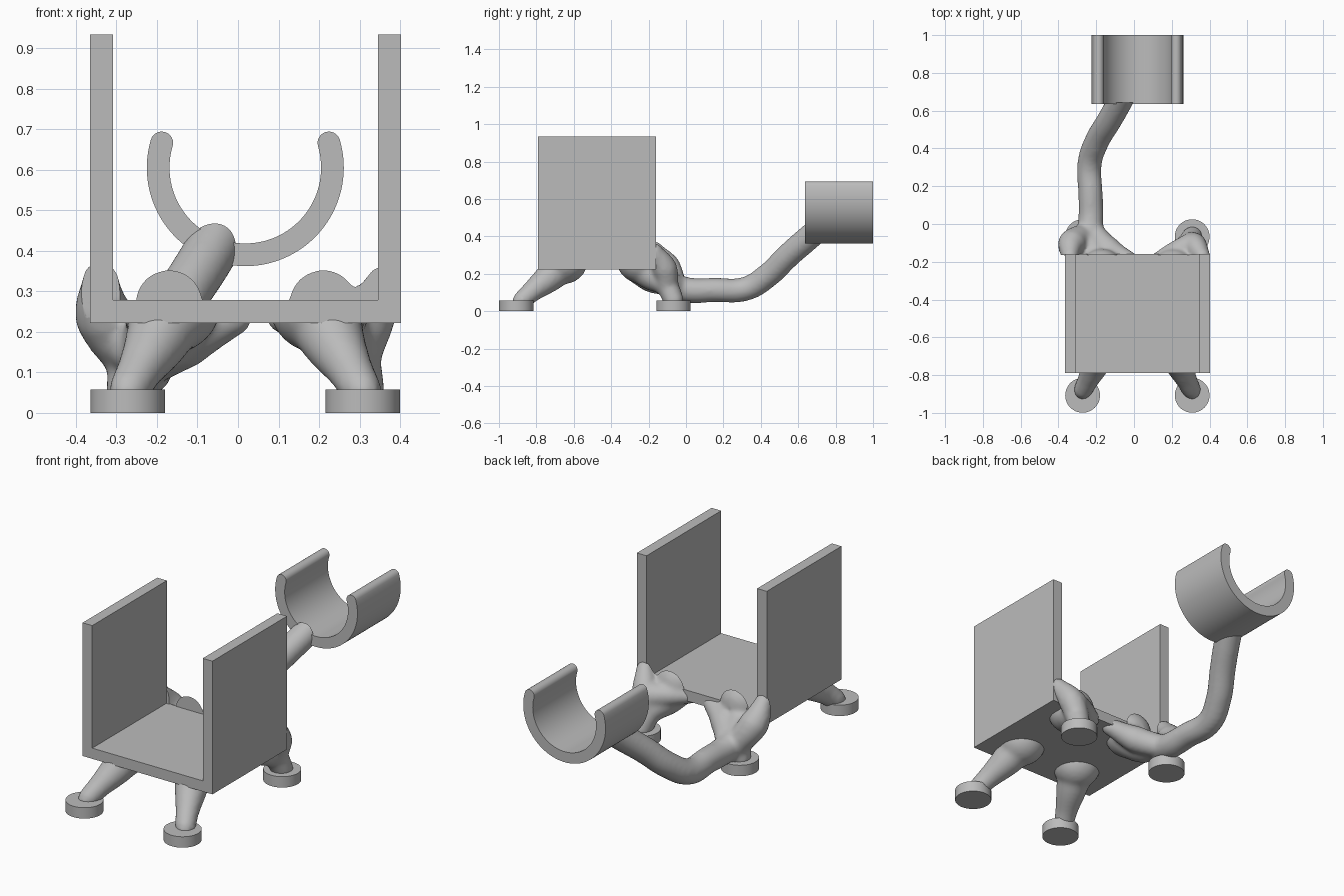
import bpy, bmesh, math
from mathutils import Matrix, Vector

cube = bpy.data.objects.get("Cube")
if cube:
    bpy.data.objects.remove(cube, do_unlink=True)

grey = bpy.data.materials.new("plain grey")
grey.use_nodes = True
colour = (0.5, 0.5, 0.5, 1)
grey.diffuse_color = colour
grey.node_tree.nodes["Principled BSDF"].inputs["Base Color"].default_value = colour


def make(name, bm):
    mesh = bpy.data.meshes.new(name)
    bmesh.ops.recalc_face_normals(bm, faces=bm.faces)
    bm.to_mesh(mesh)
    bm.free()
    ob = bpy.data.objects.new(name, mesh)
    bpy.context.collection.objects.link(ob)
    mesh.materials.append(grey)
    return ob


def select(ob):
    bpy.ops.object.select_all(action='DESELECT')
    ob.select_set(True)
    bpy.context.view_layer.objects.active = ob


def smooth(ob, angle=40):
    select(ob)
    bpy.ops.object.shade_smooth_by_angle(angle=math.radians(angle))


def extrude_profile(name, points, y0, y1):
    """Solid with an outline in x and z, running from y0 to y1."""
    bm = bmesh.new()
    face = bm.faces.new([bm.verts.new((x, y0, z)) for x, z in points])
    grown = bmesh.ops.extrude_face_region(bm, geom=[face])["geom"]
    verts = [g for g in grown if isinstance(g, bmesh.types.BMVert)]
    bmesh.ops.translate(bm, vec=(0, y1 - y0, 0), verts=verts)
    return make(name, bm)


def arc(cx, cz, r, start, end, steps):
    angles = [math.radians(start + (end - start) * i / steps) for i in range(steps + 1)]
    return [(cx + r * math.cos(a), cz + r * math.sin(a)) for a in angles]


# U-shaped cradle
L, R, B, T, t = -0.365, 0.402, 0.222, 0.933, 0.057
extrude_profile("cradle", [(L, B), (R, B), (R, T), (R - t, T), (R - t, B + t),
                           (L + t, B + t), (L + t, T), (L, T)], -0.79, -0.16)

# Open ring clip with rounded lips
CX, CZ, MID, HALF, LIP = 0.018, 0.605, 0.215, 0.028, 16.5
a = math.radians(LIP)
dx, lip_z = MID * math.cos(a), CZ + MID * math.sin(a)
outline = arc(CX, CZ, MID + HALF, LIP - 360, LIP - 360 + 1, 1)[:1]
outline = arc(CX, CZ, MID + HALF, 180 - LIP, 360 + LIP, 64)
outline += arc(CX + dx, lip_z, HALF, LIP, LIP + 180, 12)[1:-1]
outline += arc(CX, CZ, MID - HALF, 360 + LIP, 180 - LIP, 64)
outline += arc(CX - dx, lip_z, HALF, -LIP, 180 - LIP, 12)[1:-1]
smooth(extrude_profile("ring_clip", outline, 0.635, 1.0))

# Four round feet
for side, x in (("right", -0.272), ("left", 0.308)):
    for end, y in (("front", -0.907), ("rear", -0.067)):
        bm = bmesh.new()
        bmesh.ops.create_cone(bm, cap_ends=True, segments=48, radius1=0.092, radius2=0.092,
                              depth=0.058, matrix=Matrix.Translation((x, y, 0.029)))
        smooth(make(f"{end}_{side}_foot", bm))

# Struts: each point is x, y, z, radius
front_leg = [(0.308, -0.885, 0.05, 0.05), (0.28, -0.83, 0.1, 0.056),
             (0.225, -0.71, 0.2, 0.085), (0.2, -0.65, 0.27, 0.125)]
struts = [
    front_leg,
    [(0.035 - x, y, z, r) for x, y, z, r in front_leg],
    # rear left leg, corner horn and web
    [(0.308, -0.067, 0.06, 0.055), (0.29, -0.1, 0.13, 0.06),
     (0.23, -0.2, 0.21, 0.09), (0.21, -0.25, 0.27, 0.12)],
    [(0.29, -0.1, 0.13, 0.06), (0.32, -0.115, 0.23, 0.068), (0.36, -0.17, 0.32, 0.045)],
    [(0.3, -0.115, 0.22, 0.068), (0.21, -0.15, 0.23, 0.055), (0.11, -0.2, 0.235, 0.04)],
    # rear right leg, corner horn and web
    [(-0.272, -0.067, 0.06, 0.055), (-0.25, -0.08, 0.13, 0.07),
     (-0.19, -0.2, 0.2, 0.09), (-0.17, -0.25, 0.27, 0.12)],
    [(-0.26, -0.06, 0.13, 0.065), (-0.33, -0.105, 0.24, 0.074), (-0.34, -0.17, 0.33, 0.045)],
    [(-0.23, -0.03, 0.12, 0.06), (-0.13, -0.14, 0.18, 0.07), (-0.01, -0.2, 0.235, 0.045)],
    # long arm to the clip
    [(-0.25, -0.12, 0.16, 0.07), (-0.23, 0, 0.115, 0.068), (-0.23, 0.15, 0.113, 0.065),
     (-0.235, 0.32, 0.12, 0.065), (-0.2, 0.43, 0.185, 0.066), (-0.13, 0.55, 0.3, 0.067),
     (-0.085, 0.63, 0.37, 0.068), (-0.05, 0.7, 0.43, 0.068)],
]

bm = bmesh.new()
for path in struts:
    curve = bpy.data.curves.new("strut_path", 'CURVE')
    curve.dimensions = '3D'
    curve.bevel_depth = 1
    curve.bevel_resolution = 6
    curve.use_fill_caps = True
    spline = curve.splines.new('BEZIER')
    spline.bezier_points.add(len(path) - 1)
    for p, (x, y, z, r) in zip(spline.bezier_points, path):
        p.co = (x, y, z)
        p.radius = r
        p.handle_left_type = p.handle_right_type = 'AUTO'
    # round off the two ends
    for x, y, z, r in (path[0], path[-1]):
        bmesh.ops.create_icosphere(bm, subdivisions=3, radius=min(r, z - 0.005),
                                   matrix=Matrix.Translation((x, y, z)))
    ob = bpy.data.objects.new("strut_path", curve)
    bpy.context.collection.objects.link(ob)
    select(ob)
    bpy.ops.object.convert(target='MESH')
    ob = bpy.context.view_layer.objects.active
    bm.from_mesh(ob.data)
    bpy.data.objects.remove(ob, do_unlink=True)
bmesh.ops.remove_doubles(bm, verts=bm.verts, dist=0.0005)
legs = make("legs_and_arm", bm)

# Cutters keep the struts out of the cradle and the clip
bm = bmesh.new()
bmesh.ops.create_cube(bm, size=1, matrix=Matrix.Translation((0, -0.665, 0.735))
                      @ Matrix.Diagonal((2, 1, 1, 1)))
cradle_cutter = make("cradle_cutter", bm)
clip_cutter = extrude_profile("clip_cutter", arc(CX, CZ, MID, 0, 360, 64)[:-1], 0.642, 1.2)

remesh = legs.modifiers.new("blend", 'REMESH')
remesh.mode = 'VOXEL'
remesh.voxel_size = 0.011
relax = legs.modifiers.new("relax", 'SMOOTH')
relax.factor = 0.5
relax.iterations = 10
for cutter in (cradle_cutter, clip_cutter):
    cutter.hide_render = True
    cut = legs.modifiers.new("trim", 'BOOLEAN')
    cut.operation = 'DIFFERENCE'
    cut.object = cutter
select(legs)
for name in [m.name for m in legs.modifiers]:
    bpy.ops.object.modifier_apply(modifier=name)
for cutter in (cradle_cutter, clip_cutter):
    bpy.data.objects.remove(cutter, do_unlink=True)
legs.data.materials.clear()
legs.data.materials.append(grey)
smooth(legs, 50)
